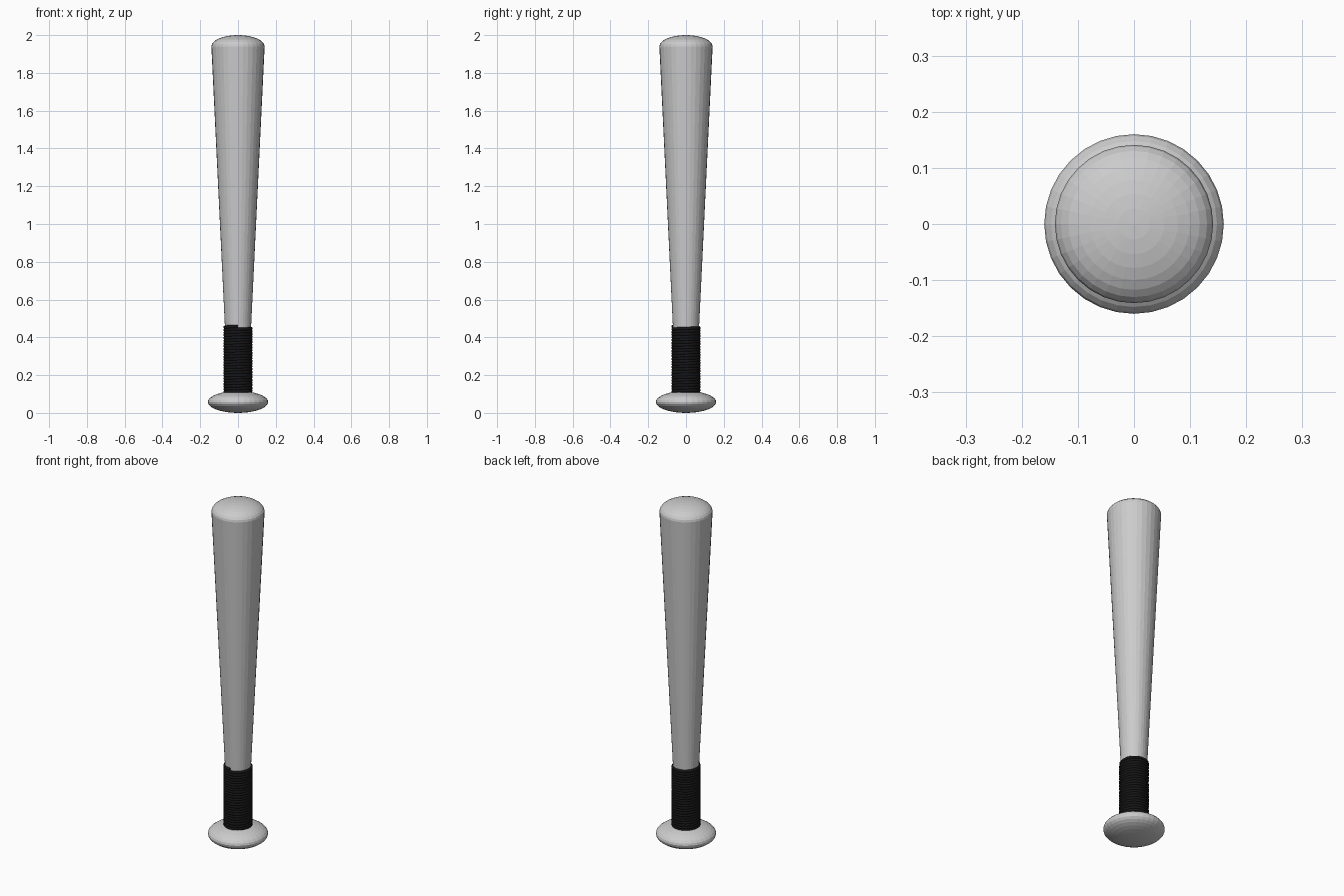
import bpy, bmesh, math

if "Cube" in bpy.data.objects:
    bpy.data.objects.remove(bpy.data.objects["Cube"])

SIDES = 32


def lathe(name, profile):
    """Revolve (radius, z) points, bottom to top; radius 0 makes a pole."""
    bm = bmesh.new()
    rings = []
    for r, z in profile:
        if r < 1e-5:
            rings.append([bm.verts.new((0, 0, z))] * SIDES)
        else:
            rings.append([bm.verts.new((r * math.cos(math.tau * i / SIDES),
                                        r * math.sin(math.tau * i / SIDES), z))
                          for i in range(SIDES)])
    for low, high in zip(rings, rings[1:]):
        for i in range(SIDES):
            j = (i + 1) % SIDES
            quad = [low[i], low[j], high[j], high[i]]
            bm.faces.new(list(dict.fromkeys(quad)))
    mesh = bpy.data.meshes.new(name)
    bm.to_mesh(mesh)
    bm.free()
    obj = bpy.data.objects.new(name, mesh)
    bpy.context.collection.objects.link(obj)
    return obj


def arc(r, centre, h, start, end, steps):
    """Points along an elliptical arc, angles in degrees."""
    points = []
    for i in range(steps + 1):
        a = math.radians(start + (end - start) * i / steps)
        points.append((r * math.cos(a), centre + h * math.sin(a)))
    return points


# Tapered barrel with a domed end, handle running down into the knob
lathe("barrel", [(0, 0.06), (0.066, 0.06), (0.069, 0.45)]
      + arc(0.141, 1.94, 0.06, 0, 90, 8))

# Flattened round knob
lathe("knob", arc(0.16, 0.058, 0.058, -90, 90, 16))

# Spiral grip tape, ending at the front
black = bpy.data.materials.new("black_tape")
black.diffuse_color = (0.008, 0.008, 0.008, 1)
black.use_nodes = True
black.node_tree.nodes["Principled BSDF"].inputs["Base Color"].default_value = black.diffuse_color
turns, per_turn = 25, 32
z0, z1 = 0.10, 0.457
curve = bpy.data.curves.new("grip_tape", 'CURVE')
curve.dimensions = '3D'
curve.bevel_depth = 0.0095
curve.bevel_resolution = 2
curve.use_fill_caps = True
spline = curve.splines.new('POLY')
count = turns * per_turn
spline.points.add(count)
for i, p in enumerate(spline.points):
    a = math.tau * i / per_turn - math.pi / 2
    p.co = (0.068 * math.cos(a), 0.068 * math.sin(a),
            z0 + (z1 - z0) * i / count, 1)
helper = bpy.data.objects.new("grip_curve", curve)
bpy.context.collection.objects.link(helper)
bpy.context.view_layer.update()
mesh = bpy.data.meshes.new_from_object(
    helper.evaluated_get(bpy.context.evaluated_depsgraph_get()))
bpy.data.objects.remove(helper)
mesh.materials.clear()
mesh.materials.append(black)
grip = bpy.data.objects.new("grip_tape", mesh)
bpy.context.collection.objects.link(grip)
